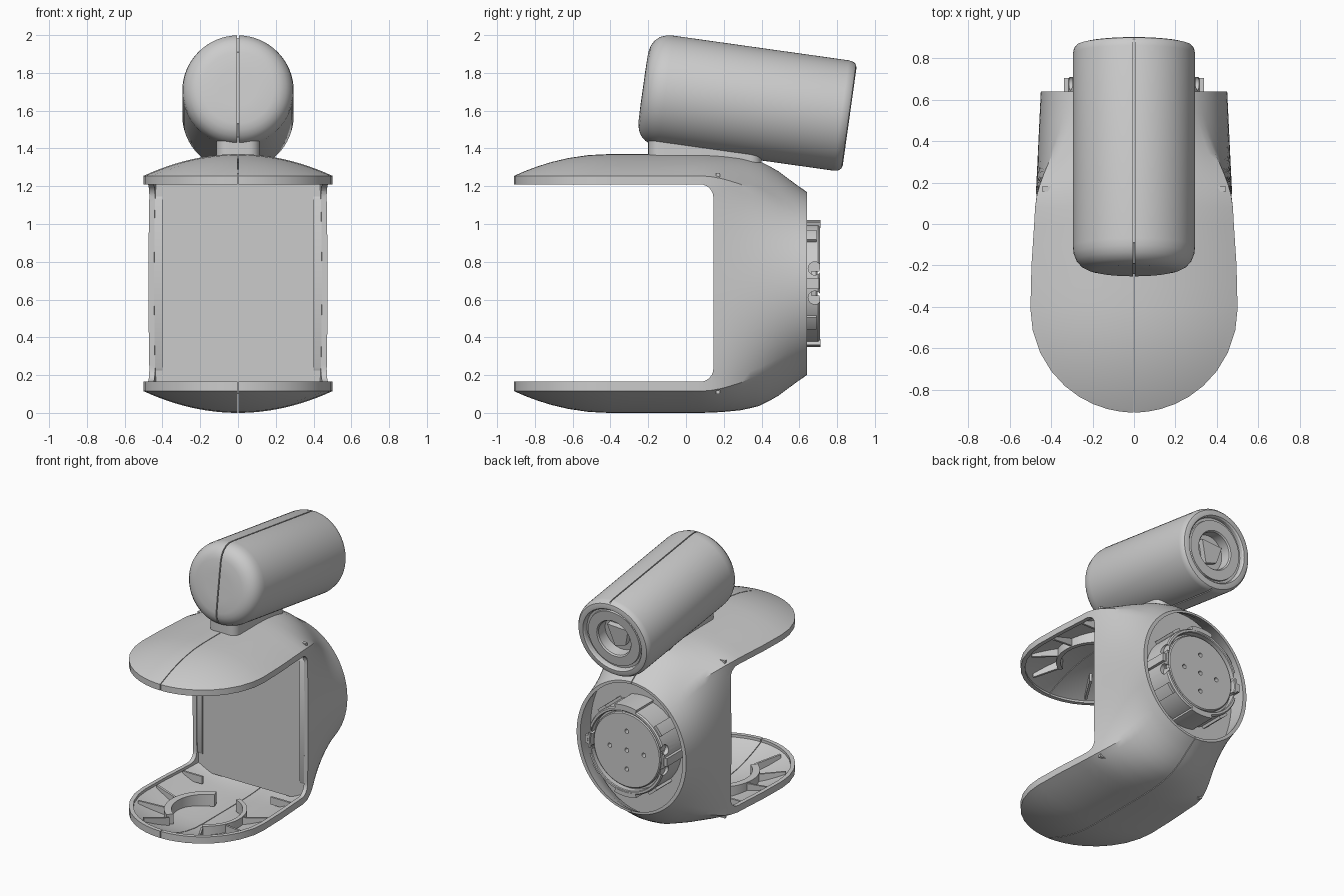
import bpy, bmesh
from math import sin, cos, pi, sqrt, radians
from mathutils import Matrix, Vector

if "Cube" in bpy.data.objects:
    bpy.data.objects.remove(bpy.data.objects["Cube"])

MID = 0.685          # mid height of the C-shaped body


def loft(name, rings, mat=None):
    """Skin a list of equal-length point rings and cap both ends."""
    bm = bmesh.new()
    vs = [[bm.verts.new((mat @ Vector(p)) if mat else p) for p in r] for r in rings]
    n = len(rings[0])
    for a, b in zip(vs, vs[1:]):
        for i in range(n):
            bm.faces.new((a[i], a[(i + 1) % n], b[(i + 1) % n], b[i]))
    bm.faces.new(vs[0])
    bm.faces.new(vs[-1])
    bmesh.ops.recalc_face_normals(bm, faces=bm.faces)
    me = bpy.data.meshes.new(name)
    bm.to_mesh(me)
    bm.free()
    ob = bpy.data.objects.new(name, me)
    bpy.context.collection.objects.link(ob)
    return ob


def prism(name, yz, x0, x1, mat=None):
    return loft(name, [[(x, y, z) for y, z in yz] for x in (x0, x1)], mat)


def box(name, x0, x1, y0, y1, z0, z1):
    return prism(name, [(y0, z0), (y1, z0), (y1, z1), (y0, z1)], x0, x1)


def lathe(name, prof, mat, n=64):
    """Revolve (radius, y) points about the local y axis."""
    return loft(name, [[(r * cos(2 * pi * i / n), y, r * sin(2 * pi * i / n))
                        for i in range(n)] for r, y in prof], mat)


def cut(ob, *cutters):
    for c in cutters:
        m = ob.modifiers.new("cut", 'BOOLEAN')
        m.object, m.operation, m.solver = c, 'DIFFERENCE', 'EXACT'
        bpy.context.view_layer.objects.active = ob
        bpy.ops.object.modifier_apply(modifier=m.name)
        bpy.data.objects.remove(c)


def lerp(table, v):
    for (a, fa), (b, fb) in zip(table, table[1:]):
        if v <= b:
            return fa + (fb - fa) * max(0, (v - a) / (b - a))
    return table[-1][1]


# Body skin: domed slab sections that turn into a circle at the back
WIDTH = [(-.41, .5), (-.2, .495), (0, .482), (.2, .471), (.64, .45), (.7, .447)]
HEIGHT = [(-.41, .685), (.1, .685), (.2, .68), (.3, .67), (.4, .645),
          (.5, .588), (.56, .54), (.64, .485), (.7, .48)]


def section(y, t):
    if y < -.41:
        R = .5 - t
        w = sqrt(R * R - (y + .41) ** 2)
        edge, dome = .57 - t, .115 * (w / R) ** 2
    else:
        w, h = lerp(WIDTH, y) - t, lerp(HEIGHT, y) - t
        edge, dome = h - .115, .115
    s = min(1, max(0, (y - .08) / .5))
    s = s * s * (3 - 2 * s)
    q, n = [], 24
    for i in range(n + 1):
        u = i / n
        if u <= .5:
            bx, bz = w, edge * u * 2
        else:
            bx = w * (2 - 2 * u)
            bz = edge + dome * (1 - (bx / w) ** 2)
        ex, ez = w * cos(u * pi / 2), (edge + dome) * sin(u * pi / 2)
        q.append((bx + (ex - bx) * s, bz + (ez - bz) * s))
    half = q + [(-x, z) for x, z in q[-2::-1]]
    full = half + [(x, -z) for x, z in half[-2:0:-1]]
    return [(x, y, MID + z) for x, z in full]


def skin(name, t, y_end):
    ys = [-.41 - (.5 - t) * sin(radians(a)) for a in (87, 82, 75, 67, 58, 48, 37, 25, 12)]
    ys += [-.41, -.3, -.2, -.1, 0, .08] + [.14 + .05 * i for i in range(10)] + [y_end]
    return loft(name, [section(y, t) for y in ys], None)


body = skin("body_shell", 0, .64)
r = .07
slot = [(-2, .165)]
slot += [(.145 - r + r * sin(a * pi / 12), .165 + r - r * cos(a * pi / 12)) for a in range(7)]
slot += [(y, 2 * MID + .005 - z) for y, z in slot[::-1]]
cut(body, skin("hollow_cutter", .03, .68), prism("slot_cutter", slot, -1, 1),
    box("seam_cutter", -.0025, .0025, -2, 2, -1, 3))

# Front wall of the column with slim side strips
box("column_panel", -.445, .445, .158, .18, .1, 1.27)
for sx in (-1, 1):
    prism("panel_strip", [(.15, .24), (.16, .22), (.16, 1.15), (.15, 1.13)],
          sx * .40, sx * .445)

# Ribs and cradle arcs inside both plates
CY = -.38
for flip in (False, True):
    fz = (lambda z: 2 * MID - z) if flip else (lambda z: z)
    tag = "upper" if flip else "lower"
    for a0, a1, r0, r1 in ((110, 235, .23, .28), (-60, 70, .25, .28)):
        rings = []
        for i in range(17):
            a = radians(a0 + (a1 - a0) * i / 16)
            rings.append([(p * cos(a), CY + p * sin(a), fz(z)) for p, z in
                          ((r0, .042), (r1, .042), (r1, .13), (r0, .13))])
        loft(tag + "_cradle_arc", rings)
    for a in (-120, -60, -25, 10, 170, 205):
        a = radians(a)
        d, s = Vector((cos(a), sin(a))), Vector((-sin(a), cos(a))) * .008
        rings = []
        for k in (-1, 1):
            rings.append([(d.x * p + s.x * k, CY + d.y * p + s.y * k, fz(z)) for p, z in
                          ((.27, .05), (.46, .118), (.46, .155), (.27, .12))])
        loft(tag + "_rib", rings)
    for sx in (-1, 1):
        box(tag + "_cross_rib", sx * .28, sx * .44, -.02, -.005, fz(.1), fz(.155))

# Tilted barrel on top, front end rounded, back end with a recessed face and hole
tilt = Matrix.Translation((0, -.228, 1.722)) @ Matrix.Rotation(radians(-8), 4, 'X')
barrel = lathe("barrel", [(.1, 0), (.19, .002), (.225, .01), (.255, .026), (.278, .052),
                          (.291, .085), (.295, .12), (.295, 1.06), (.29, 1.085),
                          (.278, 1.1), (.26, 1.105), (.24, 1.105), (.232, 1.095),
                          (.23, 1.07), (.212, 1.07), (.21, 1.085), (.14, 1.085),
                          (.132, 1.075), (.13, 1.0)], tilt)
groove = [(-.1, -.4), (1.2, -.4), (1.2, -.285), (.1, -.28), (.012, -.19),
          (.012, .19), (.1, .28), (1.2, .285), (1.2, .4), (-.1, .4)]
cut(barrel, prism("groove_cutter", groove, -.004, .004, tilt))
loft("barrel_hole_wedge", [[(-.09, y, .06), (.08, y, .07), (.03, y, -.09), (-.06, y, -.06)]
                           for y in (.99, 1.04)], tilt)

# Neck joining barrel and body: a long block with rounded ends
neck = []
for cx, cy, a0 in ((.055, .34, 0), (-.055, .34, 90), (-.055, -.14, 180), (.055, -.14, 270)):
    for i in range(7):
        a = radians(a0 + i * 15)
        neck.append((cx + .06 * cos(a), cy + .06 * sin(a)))
loft("neck", [[(x, y, z - (.02 if z < 1.4 and y > .2 else 0)) for x, y in neck]
              for z in (1.345, 1.46)])

# Round mount in the back opening
back = Matrix.Translation((0, 0, MID))
lathe("mount_floor", [(.44, .49), (.44, .51)], back @ Matrix.Diagonal((1, 1, 1.22, 1)))
mount = lathe("mount_disc", [(.318, .47), (.318, .7), (.31, .71), (.295, .71), (.29, .705),
                             (.29, .665), (.275, .665), (.275, .688), (.268, .695)], back)
for x, z in ((0, 0), (.14, 0), (-.14, 0), (0, .14), (0, -.14)):
    cut(mount, lathe("screw_cutter", [(.016, .64), (.016, .8)],
                     Matrix.Translation((x, 0, MID + z)), 16))
for z in (.61, .765):
    for sx in (-1, 1):
        m = Matrix.Translation((0, .682, z)) @ Matrix.Rotation(-sx * pi / 2, 4, 'Z')
        cut(mount, lathe("notch_cutter", [(.035, .283), (.035, .5)], m, 24))

# Lugs around the mount
for k in range(8):
    mid = k * pi / 4 + (0 if k % 2 == 0 else .1)
    span, y1 = (.27, .712) if k in (2, 6) else (.12, .69)
    if k in (0, 4):
        continue
    rings = []
    for i in range(9):
        a = mid - span + 2 * span * i / 8
        rings.append([(p * cos(a), y, MID + p * sin(a)) for p, y in
                      ((.305, .5), (.337, .5), (.337, y1), (.305, y1))])
    loft("mount_lug", rings)
for sx in (-1, 1):
    box("mount_side_clip", sx * .3, sx * .337, .5, .705, MID - .03, MID + .03)

# Smooth shading with crisp edges
bpy.ops.object.select_all(action='DESELECT')
for ob in bpy.context.scene.objects:
    ob.select_set(True)
    bpy.context.view_layer.objects.active = ob
bpy.ops.object.shade_smooth_by_angle(angle=radians(32))
